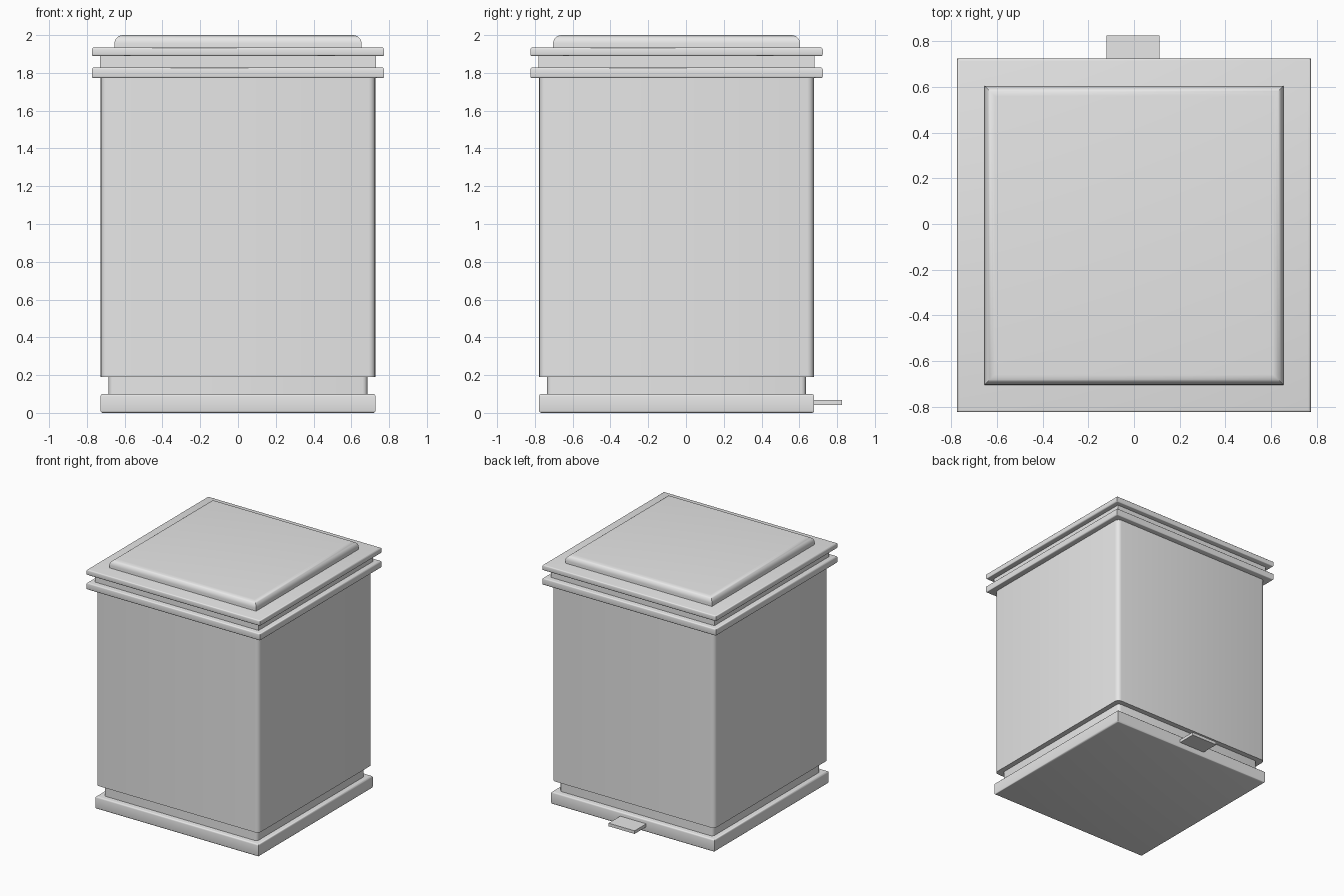
import bpy, bmesh, math

default = bpy.data.objects.get("Cube")
if default:
    bpy.data.objects.remove(default, do_unlink=True)

grey = bpy.data.materials.new("light grey")
grey.use_nodes = True
grey.diffuse_color = (0.8, 0.8, 0.8, 1)
grey.node_tree.nodes["Principled BSDF"].inputs["Base Color"].default_value = (0.8, 0.8, 0.8, 1)

CENTRE_Y = -0.05


def edge_kind(edge):
    """Tell whether a box edge is upright, on the top or on the bottom."""
    a, b = (v.co.z for v in edge.verts)
    if abs(a - b) > 0.001:
        return "upright"
    return "top" if a > 0 else "bottom"


def block(name, x, y, z, rounded=(), radius=0.01, segments=3):
    """Box between the given (low, high) ranges, with chosen edges rounded."""
    mesh = bpy.data.meshes.new(name)
    bm = bmesh.new()
    bmesh.ops.create_cube(bm, size=1)
    bmesh.ops.scale(bm, vec=[r[1] - r[0] for r in (x, y, z)], verts=bm.verts)
    edges = [e for e in bm.edges if edge_kind(e) in rounded]
    if edges:
        bmesh.ops.bevel(bm, geom=edges, offset=radius, segments=segments,
                        profile=0.5, affect="EDGES")
    bm.to_mesh(mesh)
    bm.free()
    mesh.materials.append(grey)
    obj = bpy.data.objects.new(name, mesh)
    obj.location = [sum(r) / 2 for r in (x, y, z)]
    bpy.context.collection.objects.link(obj)
    bpy.ops.object.select_all(action="DESELECT")
    obj.select_set(True)
    bpy.context.view_layer.objects.active = obj
    bpy.ops.object.shade_smooth_by_angle(angle=math.radians(35))
    return obj


def square(name, half, z, **options):
    """Square block on the bin's own axis."""
    return block(name, (-half, half), (CENTRE_Y - half, CENTRE_Y + half), z, **options)


RIM_EDGES = ("top", "bottom")

# Foot and recessed plinth
square("base", 0.728, (0, 0.1), rounded=RIM_EDGES, radius=0.012)
square("plinth", 0.685, (0.09, 0.2), rounded=("upright",), radius=0.025)

# Main container
square("body", 0.727, (0.19, 1.79), rounded=("upright",), radius=0.035, segments=4)

# Collar and lid
square("lower_rim", 0.774, (1.772, 1.828), rounded=RIM_EDGES)
square("neck", 0.73, (1.82, 1.9))
square("lid_rim", 0.774, (1.889, 1.934), rounded=RIM_EDGES)
square("lid_top", 0.654, (1.925, 2.0), rounded=("top",), radius=0.045, segments=6)

# Foot pedal at the back
block("pedal", (-0.12, 0.112), (0.6, 0.826), (0.042, 0.067))
